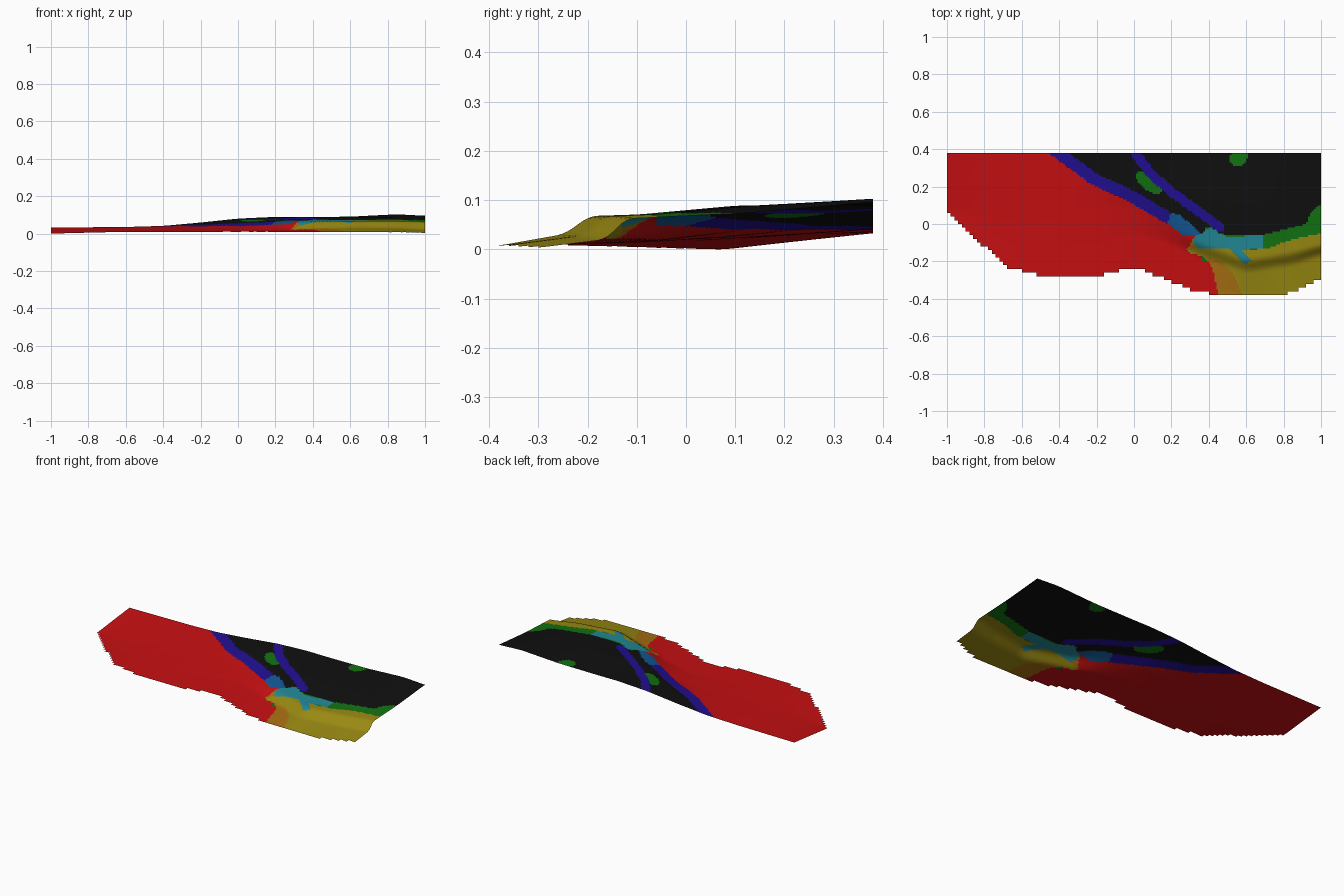
import bpy, bmesh, math

if "Cube" in bpy.data.objects:
    bpy.data.objects.remove(bpy.data.objects["Cube"])

STEP = 0.01

# Ground profiles: x station, then matching (y, z) knots from front to back
PROFILES = [
    (-1.0, [(-.20, 0), (0, 0), (.08, 0), (.16, .009), (.25, .019), (.38, .033)]),
    (-.6, [(-.26, .010), (-.1, .012), (0, .015), (.1, .020), (.2, .027), (.38, .036)]),
    (-.4, [(-.28, .010), (-.1, .014), (.05, .020), (.15, .026), (.25, .032), (.38, .042)]),
    (-.2, [(-.28, .010), (-.1, .014), (.08, .025), (.18, .036), (.27, .047), (.38, .060)]),
    (0.0, [(-.24, .010), (-.05, .018), (.10, .038), (.16, .053), (.25, .067), (.38, .081)]),
    (.2, [(-.30, .010), (-.10, .020), (0, .052), (.08, .068), (.22, .082), (.38, .090)]),
    (.33, [(-.34, .010), (-.16, .020), (-.10, .062), (0, .075), (.13, .090), (.38, .089)]),
    (.6, [(-.38, .008), (-.25, .032), (-.20, .068), (-.10, .071), (.10, .089), (.38, .091)]),
    (.85, [(-.38, .007), (-.21, .028), (-.16, .068), (-.05, .073), (.12, .088), (.38, .104)]),
    (1.0, [(-.30, .003), (-.16, .020), (-.12, .062), (0, .068), (.12, .073), (.38, .096)]),
]
# Front edge of the sheet, and the line dividing low ground from high ground
OUTLINE = [(-1, .08), (-.92, 0), (-.8, -.12), (-.68, -.23), (-.6, -.25), (-.48, -.28),
           (-.2, -.28), (-.05, -.24), (.04, -.24), (.18, -.30), (.3, -.35), (.44, -.38),
           (.8, -.38), (.9, -.34), (1, -.29)]
DIVIDE = [(-1, .95), (-.42, .38), (-.22, .245), (0, .14), (.2, .02), (.35, -.07), (1, -.2)]

COLOURS = {
    "red": (.57, .005, .006), "black": (.005, .005, .005), "blue": (.015, .005, .29),
    "green": (.006, .17, .006), "yellow": (.32, .25, .006), "cyan": (.016, .25, .31),
    "orange": (.39, .16, .006), "mid_blue": (.006, .10, .31),
}

# Painted zones, later ones on top
ZONES = [
    ("green", [(.38, -.02), (.5, -.06), (.68, -.06), (.8, -.03), (.92, 0), (.95, .07),
               (1.01, .115), (1.01, -.2), (.36, -.2)]),
    ("green", [(.52, .40), (.62, .40), (.60, .33), (.57, .305), (.53, .31), (.51, .34)]),
    ("yellow", [(.28, -.15), (.32, -.12), (.5, -.13), (.6, -.14), (.72, -.13), (.85, -.08),
                (1.01, -.05), (1.01, -.4), (.46, -.4), (.42, -.22), (.36, -.17)]),
    ("orange", [(.38, -.17), (.47, -.2), (.53, -.27), (.59, -.4), (.455, -.4), (.42, -.24)]),
    ("orange", [(.28, -.14), (.33, -.06), (.34, -.13)]),
    ("cyan", [(.32, -.07), (.41, -.02), (.5, -.07), (.69, -.06), (.69, -.125), (.58, -.14),
              (.63, -.2), (.59, -.21), (.5, -.13), (.35, -.13), (.32, -.11)]),
    ("mid_blue", [(.2, .06), (.18, 0), (.26, -.06), (.36, -.065), (.33, -.02), (.24, .05)]),
]
# Streams: colour, centre line, half width
STREAMS = [
    ("blue", [(-.43, .40), (-.22, .245), (0, .14), (.19, .03)], .032),
    ("blue", [(-.01, .40), (.08, .28), (.2, .17), (.33, .08), (.46, -.02)], .025),
]


def lerp_line(pts, x):
    if x <= pts[0][0]:
        return pts[0][1]
    for (x0, y0), (x1, y1) in zip(pts, pts[1:]):
        if x <= x1:
            return y0 + (y1 - y0) * (x - x0) / (x1 - x0)
    return pts[-1][1]


def raw_height(x, y):
    x = max(-1, min(1, x))
    for (xa, a), (xb, b) in zip(PROFILES, PROFILES[1:]):
        if x <= xb:
            t = (x - xa) / (xb - xa)
            knots = [(p[0] + (q[0] - p[0]) * t, p[1] + (q[1] - p[1]) * t) for p, q in zip(a, b)]
            return lerp_line(knots, y)


def height(x, y):
    # Soften the profile creases
    d = .012
    return sum(raw_height(x + i * 2 * d, y + j * d) for i in (-1, 0, 1) for j in (-1, 0, 1)) / 9


def inside(poly, x, y):
    hit = False
    for (x0, y0), (x1, y1) in zip(poly, poly[1:] + poly[:1]):
        if (y0 > y) != (y1 > y) and x < x0 + (x1 - x0) * (y - y0) / (y1 - y0):
            hit = not hit
    return hit


def distance(line, x, y):
    best = 9
    for (x0, y0), (x1, y1) in zip(line, line[1:]):
        dx, dy = x1 - x0, y1 - y0
        t = max(0, min(1, ((x - x0) * dx + (y - y0) * dy) / (dx * dx + dy * dy)))
        best = min(best, math.hypot(x - x0 - t * dx, y - y0 - t * dy))
    return best


def colour_at(x, y):
    name = "black" if y > lerp_line(DIVIDE, x) else "red"
    # Oval green patch between the streams
    u, v = (x - .08) * .8 - (y - .22) * .6, (x - .08) * .6 + (y - .22) * .8
    if (u / .085) ** 2 + (v / .038) ** 2 < 1:
        name = "green"
    for col, line, half in STREAMS:
        if distance(line, x, y) < half:
            name = col
    for col, poly in ZONES:
        if inside(poly, x, y):
            name = col
    return name


# Terrain sheet: height grid with a stepped front edge
names = list(COLOURS)
bm = bmesh.new()
nx, ny = round(2 / STEP), round(.76 / STEP)
verts = {}


def vert(i, j):
    if (i, j) not in verts:
        x, y = -1 + i * STEP, -.38 + j * STEP
        verts[i, j] = bm.verts.new((x, y, height(x, y)))
    return verts[i, j]


for i in range(nx):
    for j in range(ny):
        # Step the outline in blocks of two cells
        bx, by = -1 + (i // 2 + .5) * 2 * STEP, -.38 + (j // 2 + .5) * 2 * STEP
        if by < lerp_line(OUTLINE, bx):
            continue
        f = bm.faces.new([vert(i, j), vert(i + 1, j), vert(i + 1, j + 1), vert(i, j + 1)])
        f.smooth = True
        f.material_index = names.index(colour_at(-1 + (i + .5) * STEP, -.38 + (j + .5) * STEP))

low = min(v.co.z for v in bm.verts)
for v in bm.verts:
    v.co.z -= low

mesh = bpy.data.meshes.new("terrain_sheet")
bm.to_mesh(mesh)
bm.free()
for n in names:
    mat = bpy.data.materials.new(n)
    mat.diffuse_color = (*COLOURS[n], 1)
    mat.use_nodes = True
    mat.node_tree.nodes["Principled BSDF"].inputs["Base Color"].default_value = mat.diffuse_color
    mesh.materials.append(mat)
bpy.context.collection.objects.link(bpy.data.objects.new("terrain_sheet", mesh))
